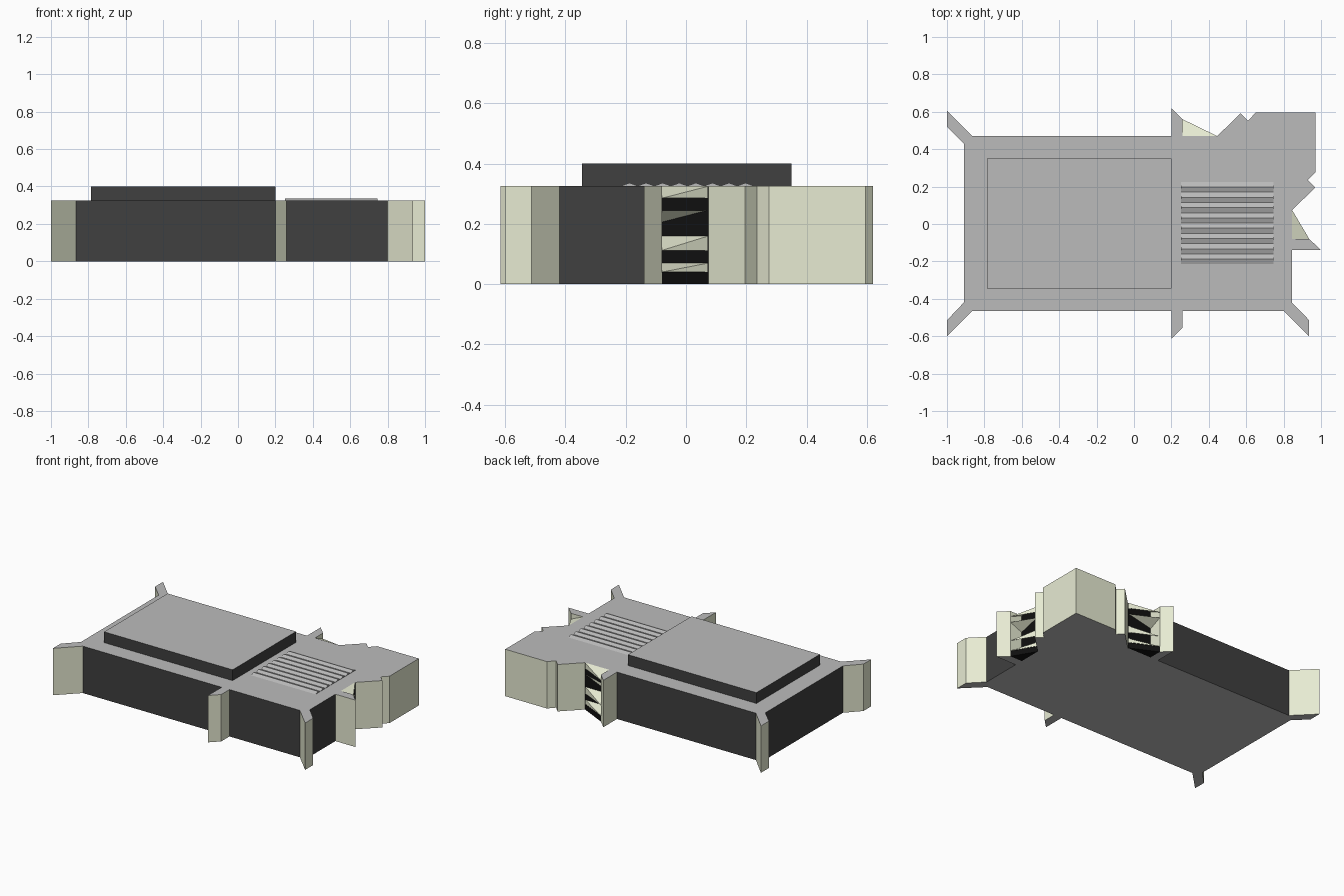
import bpy

if "Cube" in bpy.data.objects:
    bpy.data.objects.remove(bpy.data.objects["Cube"])

H = 0.325


def mat(name, rgb):
    m = bpy.data.materials.new(name)
    m.diffuse_color = (*rgb, 1)
    m.use_nodes = True
    m.node_tree.nodes["Principled BSDF"].inputs["Base Color"].default_value = m.diffuse_color
    return m


GREY = mat("roof_grey", (0.5, 0.5, 0.5))
DARK = mat("dark_glass", (0.05, 0.05, 0.05))
BEIGE = mat("pale_stone", (0.8, 0.83, 0.65))
BLACK = mat("black_opening", (0.005, 0.005, 0.005))


def add_mesh(name, verts, faces, mats, indices=None):
    me = bpy.data.meshes.new(name)
    me.from_pydata(verts, [], faces)
    for m in mats:
        me.materials.append(m)
    if indices:
        for p, i in zip(me.polygons, indices):
            p.material_index = i
    ob = bpy.data.objects.new(name, me)
    bpy.context.collection.objects.link(ob)
    return ob


def prism(name, pts, z0, z1, side, cap=GREY, skip=()):
    """Extrude an outline; edges listed in skip join another part and stay open."""
    area = sum(a[0] * b[1] - b[0] * a[1] for a, b in zip(pts, pts[1:] + pts[:1]))
    n = len(pts)
    verts = [(x, y, z0) for x, y in pts] + [(x, y, z1) for x, y in pts]
    faces = [tuple(range(n))[::-1], tuple(range(n, 2 * n))]
    for i in range(n):
        if i not in skip:
            j = (i + 1) % n
            faces.append((i, j, n + j, n + i))
    if area < 0:
        faces = [f[::-1] for f in faces]
    return add_mesh(name, verts, faces, [side, cap], [1, 1] + [0] * (len(faces) - 2))


# Main hall, chamfered where the corner fins and stair tower join
prism("main_hall", [(-0.91, -0.42), (-0.865, -0.465), (0.80, -0.465), (0.845, -0.42),
                    (0.845, 0.075), (0.445, 0.47), (-0.865, 0.47), (-0.91, 0.43)],
      0, H, DARK, skip=(0, 2, 4, 6))

# Corner tower with notched sides
prism("corner_tower", [(0.845, 0.075), (0.97, 0.195), (0.93, 0.235), (0.97, 0.275),
                       (0.97, 0.595), (0.65, 0.595), (0.61, 0.552), (0.57, 0.592),
                       (0.445, 0.47)], 0, H, BEIGE, skip=(8,))

# Diagonal fins at three corners
fins = {"back_left": [(-0.865, 0.47), (-1, 0.607), (-1, 0.52), (-0.91, 0.43)],
        "front_left": [(-0.865, -0.465), (-1, -0.6), (-1, -0.515), (-0.91, -0.42)],
        "front_right": [(0.80, -0.465), (0.935, -0.6), (0.935, -0.513), (0.845, -0.42)],
        # Straight fins along the walls
        "back_middle": [(0.26, 0.47), (0.26, 0.56), (0.2, 0.62), (0.2, 0.47)],
        "front_middle": [(0.26, -0.465), (0.26, -0.555), (0.2, -0.615), (0.2, -0.465)],
        "right_middle": [(0.845, -0.08), (0.937, -0.08), (1, -0.14), (0.845, -0.14)]}
for key, pts in fins.items():
    prism(key + "_fin", pts, 0, H, BEIGE, skip=(3,))

# Two open stairwells: black base and back wall, zigzag flights between fin and tower
wells = {"right": ((0.845, 0.075), (0.845, -0.08), (0.937, -0.08), (0.002, 0)),
         "back": ((0.445, 0.47), (0.26, 0.47), (0.26, 0.56), (0, 0.002))}
flights = [(0.325, 0.285, True), (0.245, 0.205, False),
           (0.16, 0.112, True), (0.07, 0.04, True)]
for key, (tip, inner, outer, (ox, oy)) in wells.items():
    prism(key + "_stair_base", [tip, inner, outer], 0, 0.038, BLACK, BLACK)
    a, b = (tip[0] + ox, tip[1] + oy), (inner[0] + ox, inner[1] + oy)
    add_mesh(key + "_stair_back_wall", [(*a, 0), (*b, 0), (*b, H - 0.002), (*a, H - 0.002)],
             [(0, 1, 2, 3)], [BLACK])
    for k, (zt, zb, inner_top) in enumerate(flights):
        hi, lo = (inner, outer) if inner_top else (outer, inner)
        add_mesh(f"{key}_stair_flight_{k + 1}",
                 [(*tip, zt), (*hi, zt), (*lo, zb), (*tip, zb)],
                 [(0, 1, 2), (0, 2, 3)], [BEIGE])

# Raised roof block
prism("raised_roof", [(-0.785, -0.345), (0.2, -0.345), (0.2, 0.35), (-0.785, 0.35)],
      H, 0.4, DARK)

# Row of ridged roof louvres
PITCH = 0.055
for k in range(8):
    y = -0.215 + k * PITCH
    prof = [(y, H + 0.001), (y + PITCH, H + 0.001), (y + PITCH / 2, H + 0.011)]
    verts = [(x, py, pz) for x in (0.25, 0.745) for py, pz in prof]
    add_mesh(f"roof_louvre_{k + 1}", verts,
             [(2, 1, 0), (3, 4, 5), (0, 1, 4, 3), (1, 2, 5, 4), (2, 0, 3, 5)], [GREY])
